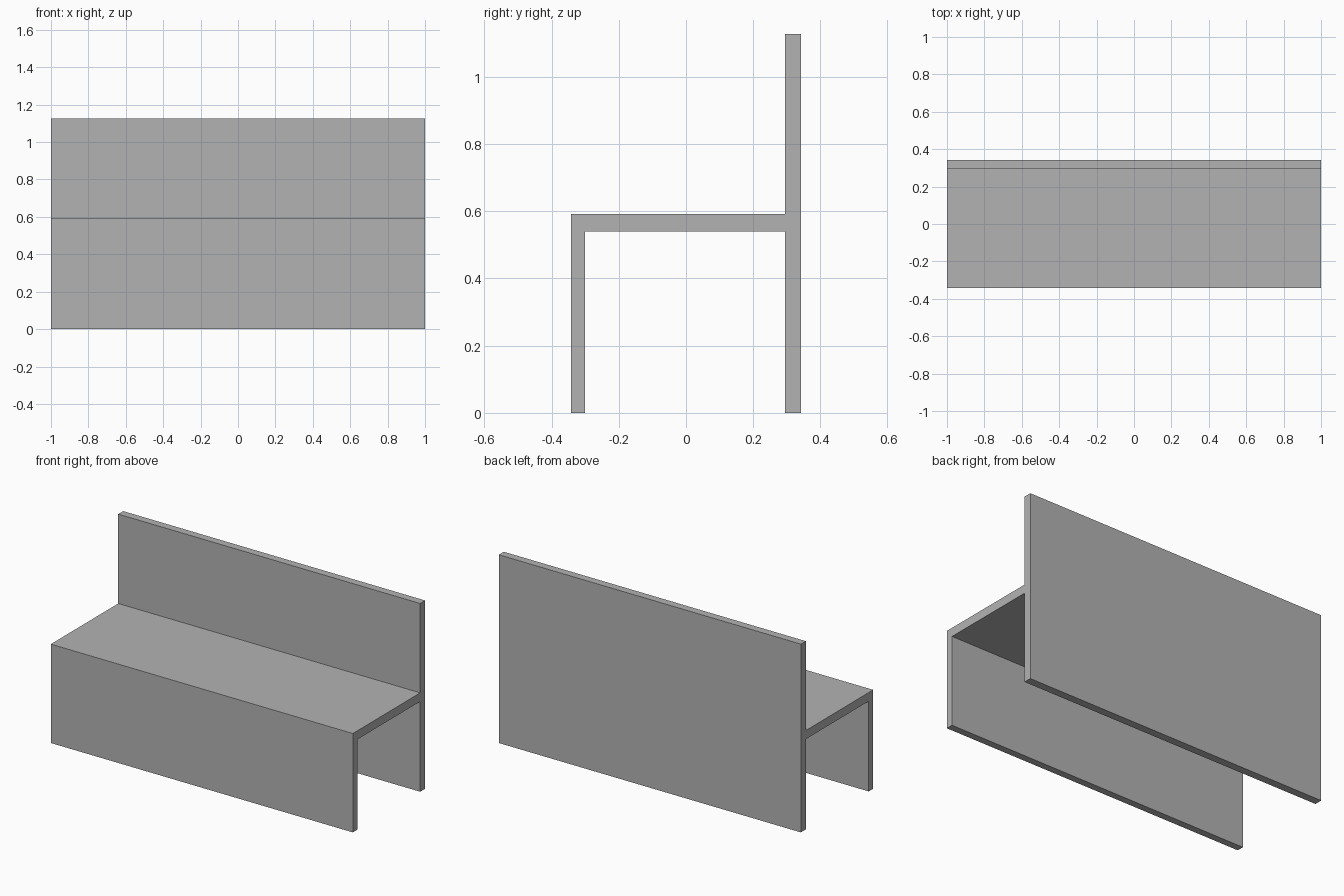
import bpy
import bmesh

cube = bpy.data.objects.get("Cube")
if cube:
    bpy.data.objects.remove(cube, do_unlink=True)

# Single grey finish
GREY = (0.45, 0.45, 0.45, 1.0)
grey = bpy.data.materials.new("plain grey")
grey.use_nodes = True
grey.diffuse_color = GREY
grey.node_tree.nodes["Principled BSDF"].inputs["Base Color"].default_value = GREY

# Bench dimensions
WIDTH = 2.0
FRONT, FRONT_INNER = -0.342, -0.30
BACK_INNER, BACK = 0.295, 0.342
SEAT_BOTTOM, SEAT_TOP, HEIGHT = 0.54, 0.592, 1.127

# Side outline (y, z): front panel, seat and tall back in one continuous section
outline = [
    (FRONT, 0), (FRONT_INNER, 0),
    (FRONT_INNER, SEAT_BOTTOM), (BACK_INNER, SEAT_BOTTOM),
    (BACK_INNER, 0), (BACK, 0),
    (BACK, HEIGHT), (BACK_INNER, HEIGHT),
    (BACK_INNER, SEAT_TOP), (FRONT, SEAT_TOP),
]

# Extrude the outline along the bench's width
bm = bmesh.new()
side = bm.faces.new([bm.verts.new((-WIDTH / 2, y, z)) for y, z in outline])
extruded = bmesh.ops.extrude_face_region(bm, geom=[side], use_keep_orig=True)
moved = [g for g in extruded["geom"] if isinstance(g, bmesh.types.BMVert)]
bmesh.ops.translate(bm, verts=moved, vec=(WIDTH, 0, 0))
bmesh.ops.recalc_face_normals(bm, faces=bm.faces)

mesh = bpy.data.meshes.new("bench")
bm.to_mesh(mesh)
bm.free()
mesh.materials.append(grey)
bench = bpy.data.objects.new("bench", mesh)
bpy.context.collection.objects.link(bench)
